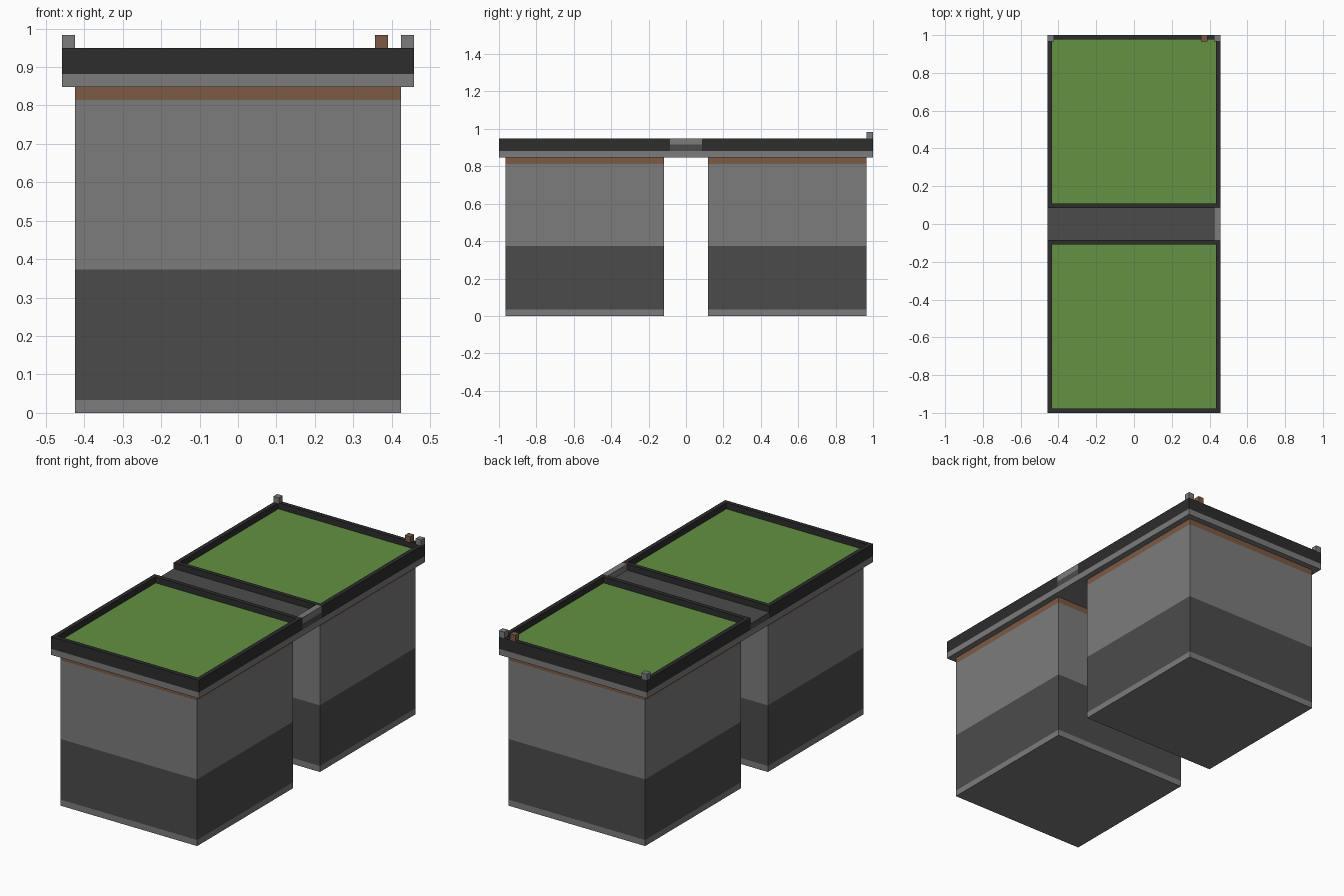
import bpy
import bmesh
from mathutils import Vector

default = bpy.data.objects.get("Cube")
if default:
    bpy.data.objects.remove(default, do_unlink=True)

U = 2 / 59  # one modelling step; all sizes below are in steps


def material(name, color):
    m = bpy.data.materials.new(name)
    m.use_nodes = True
    rgba = (*color, 1)
    m.diffuse_color = rgba
    m.node_tree.nodes["Principled BSDF"].inputs["Base Color"].default_value = rgba
    return m


LIGHT = material("light grey stone", (0.2, 0.2, 0.2))
DARK = material("dark grey stone", (0.072, 0.071, 0.072))
BLACK = material("charcoal rim", (0.026, 0.026, 0.026))
BROWN = material("brown wood", (0.205, 0.103, 0.056))
GREEN = material("green felt", (0.125, 0.287, 0.054))


def box_mesh(lo, hi):
    """bmesh box between two corners given in steps"""
    lo, hi = Vector(lo) * U, Vector(hi) * U
    bm = bmesh.new()
    bmesh.ops.create_cube(bm, size=1)
    for v in bm.verts:
        v.co = (lo + hi) / 2 + Vector(a * b for a, b in zip(v.co, hi - lo))
    return bm


def finish(name, bm, *mats):
    mesh = bpy.data.meshes.new(name)
    bm.to_mesh(mesh)
    bm.free()
    for m in mats:
        mesh.materials.append(m)
    obj = bpy.data.objects.new(name, mesh)
    bpy.context.collection.objects.link(obj)
    return obj


def box(name, lo, hi, mat):
    return finish(name, box_mesh(lo, hi), mat)


HALF = 13.5   # half width of the slab
END = 29.5    # half length of the slab
GAP = 2.5     # half width of the bridge

for side, label in ((-1, "front"), (1, "back")):
    # Banded pedestal: cut at each band height, coloured by height
    near, far = sorted((side * (GAP + 1), side * (END - 1)))
    bm = box_mesh((1 - HALF, near, 0), (HALF - 1, far, 25))
    bands = (1, 11, 24)
    for z in bands:
        bmesh.ops.bisect_plane(bm, geom=bm.verts[:] + bm.edges[:] + bm.faces[:],
                               plane_co=(0, 0, z * U), plane_no=(0, 0, 1))
    for f in bm.faces:
        f.material_index = sum(f.calc_center_median().z > z * U for z in bands)
    finish(label + "_pedestal", bm, LIGHT, DARK, LIGHT, BROWN)

    # Tray: raised rim around a sunken green panel
    near, far = sorted((side * GAP, side * END))
    bm = box_mesh((-HALF, near, 26), (HALF, far, 28))
    bm.normal_update()
    top = max(bm.faces, key=lambda f: f.calc_center_median().z)
    bmesh.ops.inset_region(bm, faces=[top], thickness=U)
    # The sunken panel needs its own walls below the rim
    walls = bmesh.ops.extrude_discrete_faces(bm, faces=[top])["faces"]
    bmesh.ops.translate(bm, verts=walls[0].verts, vec=(0, 0, -U))
    walls[0].material_index = 1
    finish(label + "_tray", bm, BLACK, GREEN)

# Slab carrying both trays, and the bridge between them
box("slab", (-HALF, -END, 25), (HALF, END, 26), LIGHT)
box("bridge", (-HALF, -GAP, 26), (HALF, GAP, 27), DARK)
box("bridge_curb", (HALF - 1, -GAP, 27), (HALF, GAP, 28), LIGHT)

# Small posts on the back rim
for name, x, mat in (("right_post", -HALF, LIGHT),
                     ("left_post", HALF - 1, LIGHT),
                     ("wooden_post", HALF - 3, BROWN)):
    box(name, (x, END - 1, 28), (x + 1, END, 29), mat)
